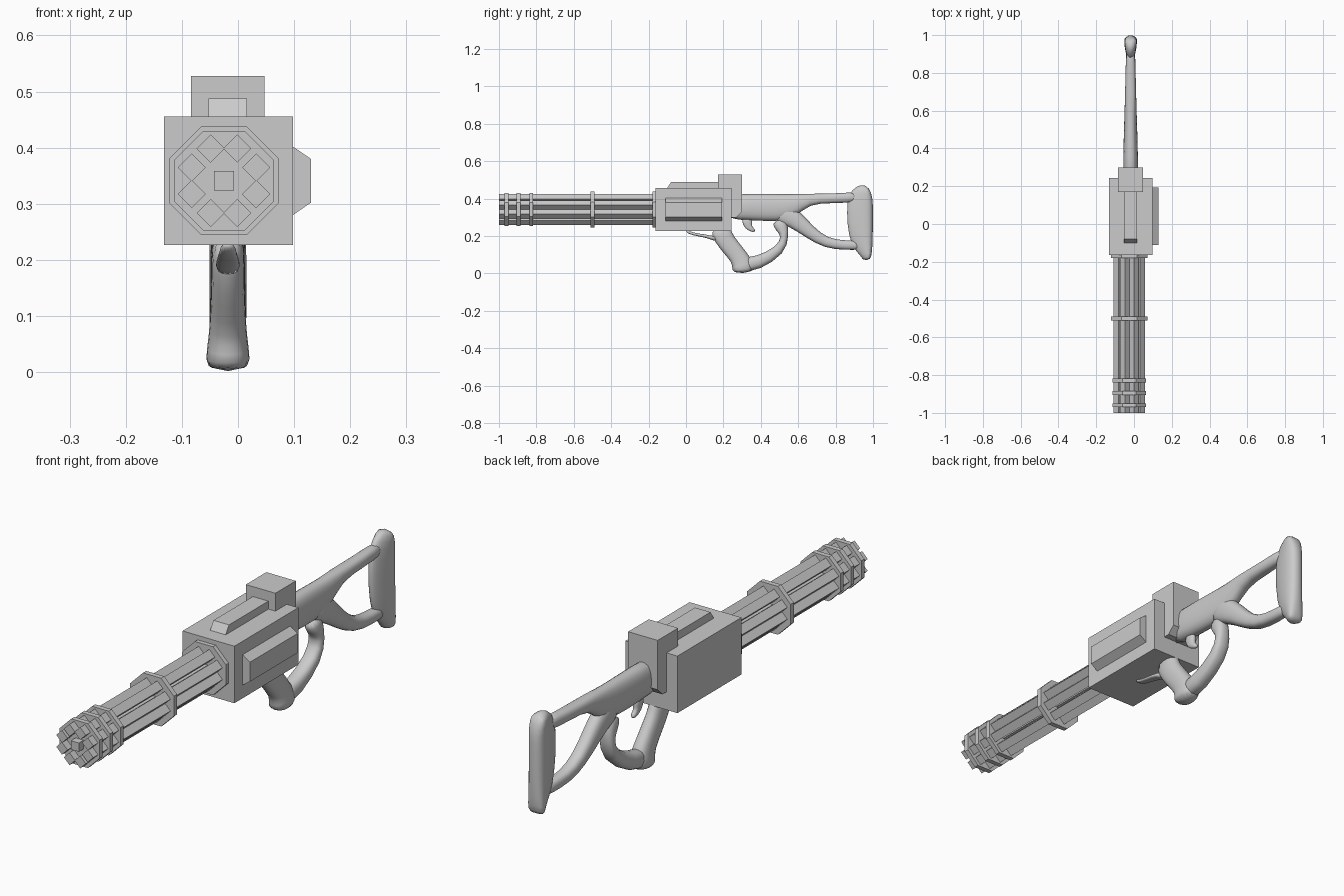
import bpy, bmesh, math
from mathutils import Vector

cube = bpy.data.objects.get("Cube")
if cube:
    bpy.data.objects.remove(cube)

body_x = -.018                # centre plane of the body and stock
barrel_axis = (-.025, .341)   # x and z of the barrel cluster
barrel_front, barrel_back = -1, -.15
eighth_turn = math.pi / 4

grey = bpy.data.materials.new("plain_grey")
grey.use_nodes = True
grey.diffuse_color = (.6, .6, .6, 1)
shader = grey.node_tree.nodes["Principled BSDF"]
shader.inputs["Base Color"].default_value = grey.diffuse_color


def loft(name, rings):
    """Skin a list of equal-length vertex rings and cap both ends."""
    bm = bmesh.new()
    loops = [[bm.verts.new(point) for point in ring] for ring in rings]
    for near, far in zip(loops, loops[1:]):
        for i in range(len(near)):
            bm.faces.new((near[i - 1], near[i], far[i], far[i - 1]))
    bm.faces.new(loops[0])
    bm.faces.new(loops[-1])
    bmesh.ops.recalc_face_normals(bm, faces=bm.faces)
    mesh = bpy.data.meshes.new(name)
    bm.to_mesh(mesh)
    bm.free()
    mesh.materials.append(grey)
    obj = bpy.data.objects.new(name, mesh)
    bpy.context.collection.objects.link(obj)
    return obj


def box(name, low, high):
    """Block between two opposite corners; returns its vertices."""
    (left, front, bottom), (right, back, top) = low, high
    rings = [[(x, front, bottom), (x, back, bottom), (x, back, top), (x, front, top)]
             for x in (left, right)]
    return loft(name, rings).data.vertices


def bar(name, sides, radius, centre, front, back, turn):
    """Straight bar along y with a regular cross-section."""
    angles = [turn + math.tau * i / sides for i in range(sides)]
    x, z = centre
    loft(name, [[(x + radius * math.cos(a), y, z + radius * math.sin(a)) for a in angles]
                for y in (front, back)])


def rounded(value):
    """Fill out a circle coordinate towards a soft square."""
    return math.copysign(abs(value) ** .8, value)


def limb(name, path, start_width, end_width, ease=1, edge=1, sides=12):
    """Smooth limb along (y, z, thickness) points; edge narrows one side."""
    centres = [Vector((y, z)) for y, z, thickness in path]
    last = len(path) - 1
    rings = []
    for i, centre in enumerate(centres):
        before = centre - centres[max(i - 1, 0)]
        after = centres[min(i + 1, last)] - centre
        tangent = (before.normalized() + after.normalized()).normalized()
        normal = Vector((tangent.y, -tangent.x))
        half_depth = path[i][-1] * .515
        width = start_width + (end_width - start_width) * (i / last) ** ease
        ring = []
        for step in range(sides):
            angle = math.tau * step / sides
            across, out = rounded(math.sin(angle)), rounded(math.cos(angle))
            narrowing = edge + (1 - edge) * (out + 1) / 2
            spot = centre + normal * half_depth * out
            ring.append((body_x + across * width * narrowing, spot.x, spot.y))
        rings.append(ring)
    obj = loft(name, rings)
    obj.data.shade_smooth()
    obj.modifiers.new("soften", "SUBSURF").levels = 1


# Receiver
box("receiver", (-.132, -.163, .227), (.098, .243, .456))

# Rear block with a chamfered lower back edge
rear_block = box("rear_block", (-.084, .17, .3), (.047, .3, .528))
block_mesh = bpy.data.objects["rear_block"].data
bm = bmesh.new()
bm.from_mesh(block_mesh)
lower_back = [e for e in bm.edges if all(v.co.y > .25 and v.co.z < .4 for v in e.verts)]
bmesh.ops.bevel(bm, geom=lower_back, offset=.03, segments=1, affect="EDGES")
bm.to_mesh(block_mesh)
bm.free()

# Top rail with a sloped front
for v in box("top_rail", (-.053, -.105, .45), (.016, .18, .488)):
    if v.co.y < 0 and v.co.z > .46:
        v.co.y += .025

# Side cover narrowing outwards
for v in box("side_cover", (.095, -.11, .278), (.13, .192, .404)):
    if v.co.x > .1:
        v.co.z += math.copysign(.024, barrel_axis[1] - v.co.z)

# Barrel cluster
bar("centre_rod", 4, .025, barrel_axis, barrel_front, barrel_back, eighth_turn)
for i in range(8):
    angle = (i + .5) * eighth_turn
    centre = [c + .062 * part for c, part in zip(barrel_axis, (math.cos(angle), math.sin(angle)))]
    bar(f"barrel_{i}", 4, .025, centre, barrel_front, barrel_back, 0)

# Octagonal clamp rings, smaller near the muzzle
for i, y in enumerate((-.96, -.895, -.828, -.5, -.17)):
    apothem = .089 if y < -.8 else .097
    bar(f"clamp_ring_{i}", 8, apothem / math.cos(eighth_turn / 2), barrel_axis,
        y - .01, y + .01, eighth_turn / 2)

# Shoulder stock
limb("stock_upper_bar", [(.2, .355, .14), (.36, .355, .14), (.48, .35, .15), (.57, .36, .13),
                         (.65, .4, .055), (.78, .4, .05), (.95, .41, .06)], .043, .025)
limb("stock_lower_strut", [(.48, .34, .13), (.58, .295, .1), (.66, .22, .07),
                           (.75, .16, .055), (.85, .15, .05), (.95, .15, .05)], .036, .024)
limb("butt", [(.965, .07, .04), (.965, .1, .06), (.94, .16, .12), (.93, .27, .14),
              (.93, .38, .14), (.94, .43, .12), (.96, .47, .04)], .045, .042, edge=.45)

# Grip and hand guard
limb("grip", [(.18, .25, .12), (.2, .19, .1), (.235, .145, .1), (.285, .085, .095),
              (.305, .045, .12), (.305, 0, .11)], .03, .045, ease=3)
limb("hand_guard", [(.3, .05, .08), (.38, .05, .075), (.51, .125, .06), (.53, .2, .035),
                    (.515, .24, .07), (.49, .29, .08)], .036, .028)

# Trigger and front finger rest
limb("trigger", [(.325, .3, .06), (.33, .26, .05), (.34, .24, .03), (.37, .225, .015)],
     .015, .01)
limb("finger_rest", [(0, .23, .015), (.03, .21, .015), (.11, .2, .015), (.17, .18, .03)],
     .012, .025)
